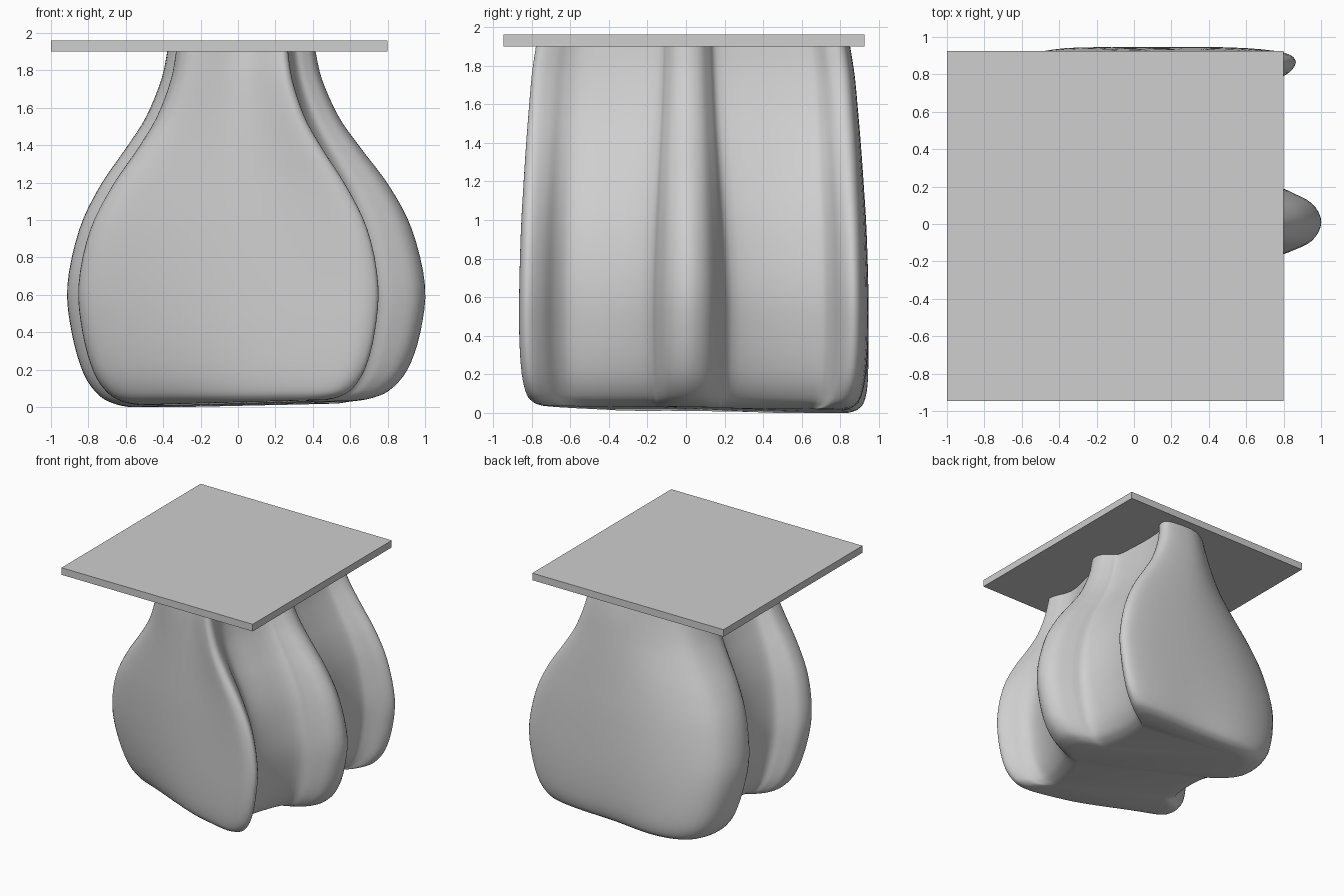
import bpy, bmesh, math
from mathutils import Vector

if "Cube" in bpy.data.objects:
    bpy.data.objects.remove(bpy.data.objects["Cube"])

grey = bpy.data.materials.new("plain grey")
grey.diffuse_color = (0.62, 0.62, 0.62, 1)
grey.use_nodes = True
grey.node_tree.nodes["Principled BSDF"].inputs["Base Color"].default_value = grey.diffuse_color

def clamp(v):
    v = max(0.0, min(1.0, v))
    return v * v * (3 - 2 * v)

def spline(points, steps, closed):
    # Catmull-Rom resampling of a control polygon
    n, out = len(points), []
    pts = [Vector(p) for p in points]
    get = (lambda i: pts[i % n]) if closed else (lambda i: pts[max(0, min(n - 1, i))])
    for i in range(n if closed else n - 1):
        a, b, c, d = (get(i + k) for k in (-1, 0, 1, 2))
        for s in range(steps):
            t = s / steps
            out.append(0.5 * (2 * b + (c - a) * t + (2 * a - 5 * b + 4 * c - d) * t * t
                              + (3 * b - a - 3 * c + d) * t ** 3))
    if not closed:
        out.append(pts[-1])
    return out

def add_object(name, bm):
    bmesh.ops.recalc_face_normals(bm, faces=bm.faces)
    me = bpy.data.meshes.new(name)
    bm.to_mesh(me)
    bm.free()
    me.materials.append(grey)
    ob = bpy.data.objects.new(name, me)
    bpy.context.collection.objects.link(ob)
    return ob

# Plan section at the widest height: three lobes on the right, two on the left
section = [(.75, -.815), (.715, -.855), (.6, -.86), (.3, -.80), (-.1, -.71), (-.5, -.61), (-.78, -.53),
           (-.85, -.45), (-.83, -.34), (-.74, -.27), (-.66, -.20), (-.63, .05), (-.67, .26),
           (-.80, .34), (-.9, .45), (-.9, .62), (-.8, .78), (-.55, .88), (-.2, .932),
           (.4, .945), (.75, .925), (.86, .88), (.83, .81), (.72, .75), (.67, .68),
           (.66, .45), (.71, .24), (.82, .18), (.95, .11), (1.0, .01), (.95, -.09),
           (.83, -.15), (.72, -.20), (.62, -.4), (.58, -.58), (.62, -.67), (.70, -.74)]
# Height, width scale, depth scale
levels = [(0, .62, .86), (.015, .71, .91), (.06, .81, .955), (.18, .905, .985), (.4, .975, 1),
          (.65, 1, 1), (.95, .93, .99), (1.18, .81, .975), (1.38, .66, .96),
          (1.55, .54, .945), (1.75, .45, .925), (1.9, .415, .90)]

def shape(p, z, sx, sy):
    # front lobe narrows faster towards the top
    sx *= 1 - .14 * clamp((z - .8) / 1.0) * clamp((-p.y - .2) / .4)
    # middle lobe gets thinner towards the top
    if p.x > 0:
        sy *= 1 - .25 * clamp((z - .5) / 1.4) * clamp((.4 - abs(p.y)) / .15)
    # left side leans forward with height
    dy = -.16 * (z - .6) * clamp((.25 - p.x) / 1.1)
    # slightly tilted base
    z = max(z, 0) + clamp(1 - z / .4) * (.018 + .014 * p.x - .012 * p.y)
    return (p.x * sx, p.y * sy + dy, max(z, 0))

# Lobed body
bm = bmesh.new()
ring2d = spline([(x, y, 0) for x, y in section], 4, True)
rings = [[bm.verts.new(shape(p, z, sx, sy)) for p in ring2d]
         for z, sx, sy in spline(levels, 4, False)]
n = len(ring2d)
for lo, hi in zip(rings, rings[1:]):
    for i in range(n):
        j = (i + 1) % n
        bm.faces.new((lo[i], lo[j], hi[j], hi[i]))
bm.faces.new(rings[0][::-1])
bm.faces.new(rings[-1])
body = add_object("lobed_body", bm)
bpy.context.view_layer.objects.active = body
body.select_set(True)
bpy.ops.object.shade_smooth_by_angle(angle=math.radians(40))

# Flat square top plate
bm = bmesh.new()
bmesh.ops.create_cube(bm, size=1)
for v in bm.verts:
    v.co = (v.co.x * 1.8 - .1, v.co.y * 1.87 - .01, v.co.z * .06 + 1.93)
add_object("top_plate", bm)
